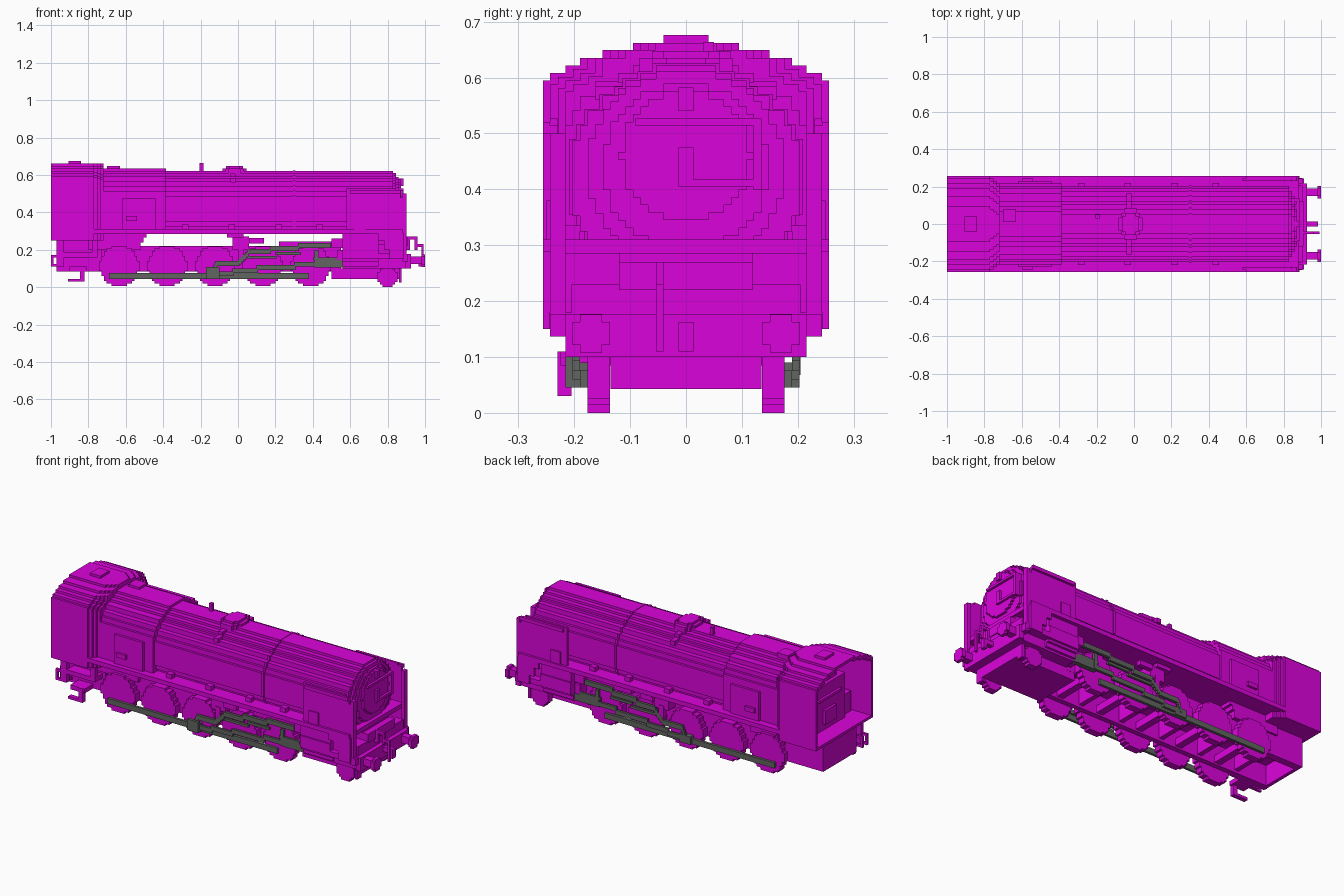
import bpy, bmesh, math
from mathutils import Vector

cube = bpy.data.objects.get("Cube")
if cube:
    bpy.data.objects.remove(cube, do_unlink=True)

U = 2 / 148  # size of one block step


def material(name, rgb):
    m = bpy.data.materials.new(name)
    m.use_nodes = True
    m.diffuse_color = (*rgb, 1)
    m.node_tree.nodes["Principled BSDF"].inputs["Base Color"].default_value = (*rgb, 1)
    return m


MAGENTA = material("magenta", (0.71, 0.001, 0.71))
GREY = material("rod grey", (0.12, 0.13, 0.12))


def finish(name, bm, mat, mirror=False):
    bmesh.ops.recalc_face_normals(bm, faces=bm.faces)
    me = bpy.data.meshes.new(name)
    bm.to_mesh(me)
    bm.free()
    me.materials.append(mat)
    ob = bpy.data.objects.new(name, me)
    bpy.context.collection.objects.link(ob)
    if mirror:
        mod = ob.modifiers.new("mirror", 'MIRROR')
        mod.use_axis = (False, True, False)
        mod.use_mirror_merge = False
    return ob


def boxes(name, items, mat=MAGENTA, mirror=False):
    """Each item is x0, x1, y0, y1, z0, z1."""
    bm = bmesh.new()
    for x0, x1, y0, y1, z0, z1 in items:
        vs = bmesh.ops.create_cube(bm, size=1)["verts"]
        for v in vs:
            v.co = Vector(((x0 + x1) / 2 + v.co.x * (x1 - x0),
                           (y0 + y1) / 2 + v.co.y * (y1 - y0),
                           (z0 + z1) / 2 + v.co.z * (z1 - z0)))
    return finish(name, bm, mat, mirror)


def prism(name, pts, axis, a, b, mat=MAGENTA, mirror=False):
    """Extrude an outline from a to b along x (y, z points), y (x, z) or z (x, y)."""
    place = {'x': lambda p, q, d: (d, p, q), 'y': lambda p, q, d: (p, d, q),
             'z': lambda p, q, d: (p, q, d)}[axis]
    bm = bmesh.new()
    f = bm.faces.new([bm.verts.new(place(p, q, a)) for p, q in pts])
    new = bmesh.ops.extrude_face_region(bm, geom=[f])["geom"]
    bmesh.ops.translate(bm, vec=place(0, 0, b - a),
                        verts=[g for g in new if isinstance(g, bmesh.types.BMVert)])
    return finish(name, bm, mat, mirror)


def stepped(z, rows, centre=0):
    """Symmetric stepped outline; rows are half width, top height."""
    half = []
    for w, top in rows:
        half += [(w, z), (w, top)]
        z = top
    return [(centre + w, h) for w, h in half] + [(centre - w, h) for w, h in reversed(half)]


def disc(r, cz, cx=0, bottom=None):
    """Circle snapped to block steps, optionally cut flat at the bottom."""
    bottom = cz - r if bottom is None else bottom
    n = round((cz + r - bottom) / U)
    h = (cz + r - bottom) / n
    rows = []
    for i in range(n):
        top = bottom + h * (i + 1)
        w = max(U, round(math.sqrt(max(0, r * r - (top - h / 2 - cz) ** 2)) / U) * U)
        if rows and rows[-1][0] == w:
            rows[-1] = (w, top)
        else:
            rows.append((w, top))
    return stepped(bottom, rows, cx)


def rod(path, y0, y1, h):
    """Stepped bar along a path of x, z points."""
    out = []
    for (xa, za), (xb, zb) in zip(path, path[1:]):
        n = max(1, round(abs(zb - za) / U))
        for i in range(n):
            z = za + (zb - za) * (i + 0.5) / n
            out.append((xa + (xb - xa) * i / n, xa + (xb - xa) * (i + 1) / n + U / 2,
                        y0, y1, z - h / 2, z + h / 2))
    return out


# Boiler, band, and domed smokebox front
BARREL = [(0.176, 0.325), (0.19, 0.352), (0.203, 0.487), (0.19, 0.514), (0.176, 0.541), (0.149, 0.568),
          (0.122, 0.581), (0.108, 0.595), (0.081, 0.608), (0.054, 0.622)]
prism("boiler", stepped(0.3, BARREL), 'x', -0.385, 0.83)
prism("boiler_band", stepped(0.3, [(w + 0.006, z + 0.003) for w, z in BARREL]), 'x', 0.295, 0.308)
prism("smokebox_front", disc(0.176, 0.435, 0, 0.29), 'x', 0.83, 0.845)
prism("smokebox_rim", disc(0.149, 0.44, 0, 0.29), 'x', 0.845, 0.858)
prism("smokebox_door", disc(0.115, 0.46), 'x', 0.858, 0.872)
boxes("door_fittings", [(0.87, 0.885, -0.013, 0.013, 0.405, 0.475),
                        (0.87, 0.885, 0.013, 0.12, 0.405, 0.418),
                        (0.87, 0.885, -0.09, 0.135, 0.514, 0.527),
                        (0.845, 0.885, 0.12, 0.135, 0.4, 0.527),
                        (0.845, 0.885, -0.013, 0.013, 0.54, 0.582)])

# Firebox casing and its side boxes
prism("firebox", stepped(0.3, [(0.216, 0.514), (0.203, 0.541), (0.19, 0.567), (0.162, 0.594),
                              (0.122, 0.608), (0.095, 0.622), (0.068, 0.635)]), 'x', -0.72, -0.385)
boxes("firebox_side_box", [(-0.62, -0.44, 0.21, 0.23, 0.31, 0.475),
                           (-0.6, -0.54, 0.225, 0.243, 0.355, 0.38)], mirror=True)

# Fittings along the top
boxes("firebox_top_fitting", [(-0.7, -0.63, 0.01, 0.08, 0.6, 0.648)])
prism("dome_base", stepped(-0.083, [(0.035, -0.06), (0.05, -0.035), (0.064, 0.035), (0.05, 0.06),
                                    (0.035, 0.083)], -0.018), 'z', 0.6, 0.635)
prism("dome_cap", stepped(-0.06, [(0.03, -0.04), (0.045, 0.04), (0.03, 0.06)], -0.018), 'z', 0.63, 0.648)
boxes("whistle", [(-0.205, -0.185, 0.03, 0.05, 0.61, 0.664)])
boxes("feed_pipe", [(-0.04, -0.013, 0.06, 0.122, 0.59, 0.608), (-0.04, -0.013, 0.11, 0.162, 0.56, 0.585)],
      mirror=True)

# Running board and small fittings on it
boxes("running_board", [(-0.78, 0.88, -0.256, 0.256, 0.285, 0.31)])
boxes("running_board_fittings", [(x, x + 0.035, 0.19, 0.22, 0.31, 0.335) for x in (-0.3, -0.05, 0.2, 0.42)]
      + [(0.62, 0.68, 0.23, 0.25, 0.31, 0.38)], mirror=True)

# Cab shell, open at the back
CAB = [(0.256, 0.595), (0.243, 0.608), (0.216, 0.622), (0.19, 0.635), (0.149, 0.649), (0.095, 0.662)]
outer = stepped(0.25, CAB)
inner = stepped(0.25, [(w - U, z - U * 1.2) for w, z in CAB])
prism("cab_shell", outer + inner[::-1], 'x', -1, -0.77)
for i in range(3):
    d = (i + 1) * U
    prism(f"cab_front_{i}", stepped(0.25, [(w - d, z if k > 2 else z - d / 2) for k, (w, z) in enumerate(CAB)]),
          'x', -0.78 + i * 0.015, -0.75 + i * 0.015)
boxes("cab_floor", [(-1, -0.77, -0.25, 0.25, 0.25, 0.265)])
boxes("roof_hatch", [(-0.905, -0.84, -0.04, 0.04, 0.655, 0.676)])
boxes("backhead", [(-0.9, -0.78, -0.149, 0.149, 0.265, 0.52), (-0.915, -0.9, -0.05, 0.05, 0.3, 0.38),
                   (-0.915, -0.9, -0.1, 0.1, 0.44, 0.455), (-0.88, -0.78, -0.1, 0.1, 0.52, 0.56),
                   (-0.88, -0.78, 0.149, 0.23, 0.265, 0.38), (-0.88, -0.78, -0.23, -0.149, 0.265, 0.38)])

# Hollow main frame with cross members
boxes("main_frame", [(-0.97, 0.55, s * 0.122 - 0.014, s * 0.122 + 0.014, 0.085, 0.22) for s in (-1, 1)]
      + [(-0.97, 0.55, -0.125, 0.125, 0.2, 0.22), (-0.97, -0.95, -0.13, 0.13, 0.085, 0.25)]
      + [(x, x + 0.027, -0.12, 0.12, 0.1, 0.21) for x in (-0.77, -0.53, -0.28, -0.02, 0.24, 0.49)])
boxes("rear_frame_box", [(-0.97, -0.73, -0.135, 0.135, 0.2, 0.25), (-0.97, -0.73, 0.122, 0.149, 0.085, 0.25),
                         (-0.97, -0.73, -0.149, -0.122, 0.085, 0.25)])
prism("ashpan", [(-0.8, 0.2), (-0.52, 0.2), (-0.52, 0.24), (-0.505, 0.24), (-0.505, 0.265),
                 (-0.49, 0.265), (-0.49, 0.29), (-0.8, 0.29)], 'y', -0.16, 0.16)
boxes("motion_bracket", [(-0.03, 0.06, 0.12, 0.2, 0.2, 0.27), (-0.06, 0.03, 0.12, 0.216, 0.265, 0.29),
                         (0.06, 0.14, 0.19, 0.216, 0.235, 0.262), (0.0, 0.03, 0.176, 0.203, 0.15, 0.22),
                         (0.22, 0.55, 0.12, 0.18, 0.22, 0.245)], mirror=True)

# Driving wheels, leading wheels and axles
for i in range(5):
    x = -0.635 + i * 0.256
    prism(f"driving_wheel_{i}", disc(0.106, 0.113, x), 'y', 0.136, 0.176, mirror=True)
    boxes(f"driving_axle_{i}", [(x - 0.02, x + 0.02, -0.14, 0.14, 0.095, 0.135)])
prism("leading_wheel", disc(0.055, 0.055, 0.8), 'y', 0.136, 0.176, mirror=True)
boxes("leading_truck", [(0.5, 0.875, -0.135, 0.135, 0.043, 0.1)])
boxes("rail_guard", [(0.86, 0.875, 0.136, 0.176, 0.025, 0.1)], mirror=True)

# Grey rods and valve gear
boxes("coupling_rod", [(-0.69, 0.38, 0.176, 0.19, 0.045, 0.076)], GREY, True)
boxes("connecting_rod", rod([(-0.16, 0.065), (0.1, 0.095), (0.3, 0.115), (0.5, 0.13)], 0.19, 0.203, 0.025)
      + [(-0.17, -0.1, 0.176, 0.203, 0.045, 0.09), (0.41, 0.57, 0.176, 0.203, 0.105, 0.145)], GREY, True)
boxes("return_crank", [(-0.17, -0.1, -0.216, -0.2, 0.045, 0.108)], GREY)
boxes("valve_gear", rod([(-0.14, 0.075), (-0.12, 0.125), (0, 0.13), (0.05, 0.18), (0.17, 0.2),
                         (0.32, 0.215), (0.49, 0.232)], 0.19, 0.205, 0.027)
      + rod([(0.05, 0.15), (0.2, 0.17), (0.33, 0.19)], 0.19, 0.203, 0.014)
      + [(0.41, 0.43, 0.19, 0.205, 0.11, 0.2), (0.4, 0.53, 0.19, 0.203, 0.145, 0.16)], GREY, True)

# Cylinders and front platform
prism("cylinder_block", stepped(0.1, [(0.203, 0.112), (0.216, 0.137), (0.23, 0.151), (0.243, 0.22),
                                      (0.235, 0.29)]), 'x', 0.56, 0.75)
boxes("cylinder_cover", [(0.53, 0.56, 0.14, 0.2, 0.105, 0.2), (0.5, 0.56, 0.15, 0.203, 0.21, 0.26)], mirror=True)
boxes("front_platform", [(0.75, 0.9, -0.205, 0.205, 0.1, 0.23), (0.75, 0.87, -0.12, 0.12, 0.23, 0.29),
                         (0.87, 0.905, -0.12, 0.12, 0.22, 0.27)])

# Smoke deflectors and the side sheets dropping to the buffer beam
sheet = [(0.58, 0.31), (0.58, 0.527), (0.845, 0.527), (0.845, 0.514), (0.87, 0.514),
         (0.87, 0.48), (0.885, 0.48), (0.885, 0.31)]
prism("deflector", sheet, 'y', 0.23, 0.243, mirror=True)
drop = [(0.75, 0.29), (0.75, 0.25), (0.78, 0.25), (0.78, 0.2), (0.81, 0.2), (0.81, 0.15), (0.885, 0.15), (0.885, 0.29)]
prism("drop_sheet", drop, 'y', 0.243, 0.256, mirror=True)
boxes("deflector_edge", [(0.88, 0.9, 0.216, 0.243, 0.177, 0.5), (0.6, 0.87, 0.243, 0.256, 0.5, 0.52),
                         (0.75, 0.9, 0.2, 0.245, 0.15, 0.18)], mirror=True)

# Buffer beam, buffers, hook and hose
boxes("buffer_beam", [(0.895, 0.925, -0.216, 0.216, 0.1, 0.177), (0.88, 0.91, -0.243, 0.243, 0.137, 0.177)])
boxes("buffer_shank", [(0.92, 0.985, 0.15, 0.19, 0.125, 0.165)], mirror=True)
prism("buffer_head", stepped(0.108, [(0.02, 0.122), (0.034, 0.163), (0.02, 0.176)], 0.17), 'x', 0.98, 1.0,
      mirror=True)
boxes("front_hook", [(0.92, 0.985, -0.013, 0.013, 0.137, 0.163), (0.965, 0.985, -0.013, 0.013, 0.11, 0.163)])
boxes("front_hose", [(0.92, 0.96, -0.054, -0.04, 0.255, 0.27), (0.945, 0.96, -0.054, -0.04, 0.2, 0.27),
                     (0.96, 0.99, -0.054, -0.04, 0.215, 0.23), (0.98, 0.993, -0.054, -0.04, 0.11, 0.23),
                     (0.9, 0.92, -0.054, -0.04, 0.2, 0.27)])

# Pipes and step under the cab
boxes("rear_pipes", [(-1, -0.93, y, y + U, z, z + U) for y in (-0.216, -0.176) for z in (0.11, 0.16)]
      + [(-1, -0.987, y, y + U, 0.11, 0.17) for y in (-0.216, -0.176)])
boxes("cab_step", [(-0.91, -0.82, -0.23, -0.205, 0.03, 0.045), (-0.845, -0.82, -0.23, -0.205, 0.04, 0.11),
                   (-0.9, -0.81, -0.225, -0.14, 0.085, 0.11), (-0.93, -0.75, -0.216, -0.14, 0.16, 0.185),
                   (-0.97, -0.93, -0.216, -0.19, 0.11, 0.25), (-0.78, -0.75, -0.216, -0.19, 0.16, 0.25)])
